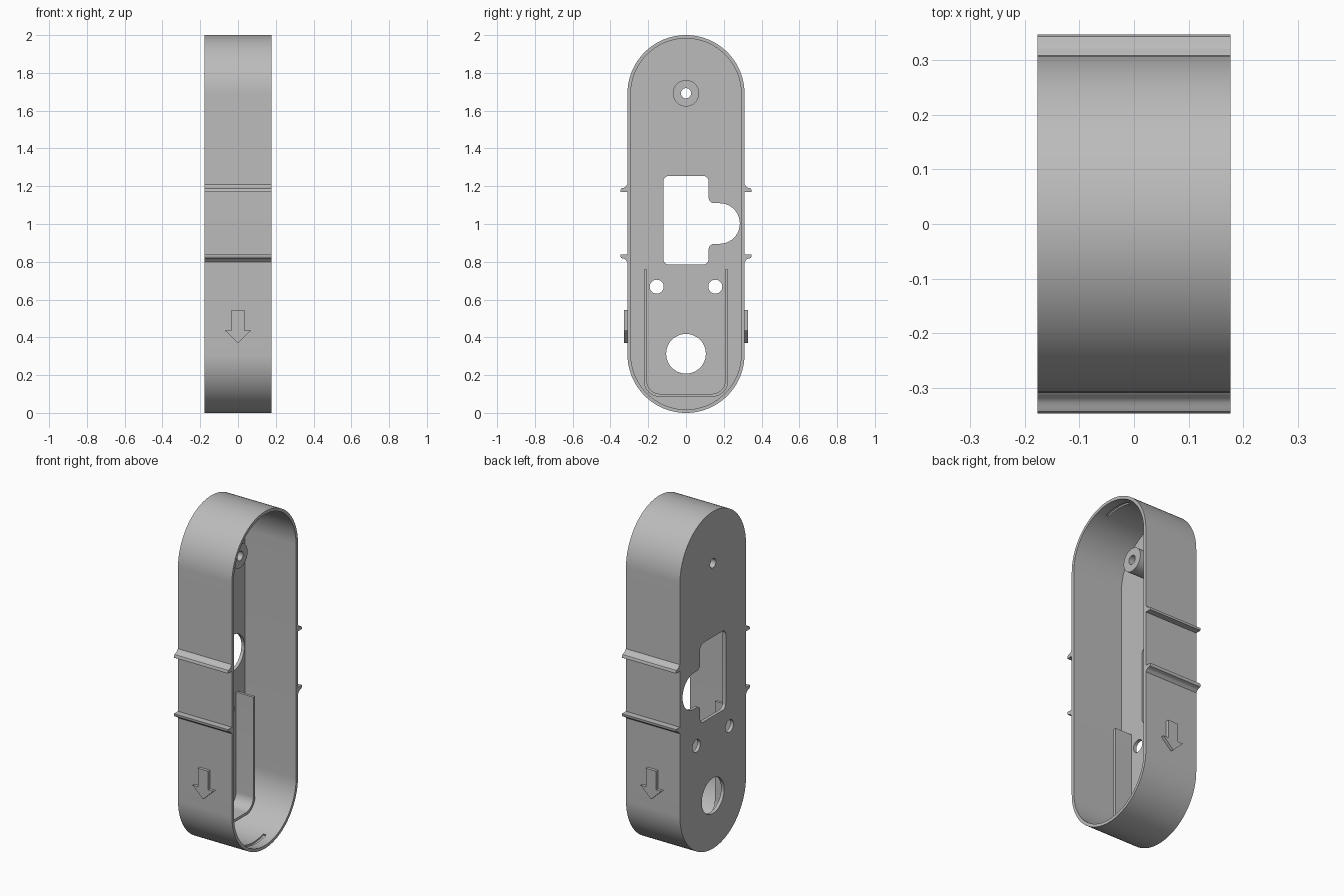
import bpy, bmesh, math
from mathutils import Vector

if "Cube" in bpy.data.objects:
    bpy.data.objects.remove(bpy.data.objects["Cube"], do_unlink=True)

grey = bpy.data.materials.new("plain grey")
grey.use_nodes = True
COLOUR = (0.5, 0.5, 0.5, 1)
grey.diffuse_color = COLOUR
grey.node_tree.nodes["Principled BSDF"].inputs["Base Color"].default_value = COLOUR

BACK, OPEN = -0.177, 0.177
RADIUS, WALL, PLATE = 0.31, 0.018, 0.02


def arc(cu, cz, r, start, end, steps):
    """Points along an arc, angles in degrees."""
    return [(cu + r * math.cos(math.radians(start + (end - start) * i / steps)),
             cz + r * math.sin(math.radians(start + (end - start) * i / steps)))
            for i in range(steps + 1)]


def circle(cu, cz, r, steps=48):
    return arc(cu, cz, r, 0, 360, steps)[:-1]


def capsule(r):
    return arc(0, 2 - RADIUS, r, 0, 180, 48) + arc(0, RADIUS, r, 180, 360, 48)


def rounded(corners, steps=10):
    """Right-angled outline from (u, z, radius) corners."""
    pts = []
    for i, (u, z, r) in enumerate(corners):
        p = Vector((u, z))
        if r == 0:
            pts.append((u, z))
            continue
        a = (Vector(corners[i - 1][:2]) - p).normalized()
        b = (Vector(corners[(i + 1) % len(corners)][:2]) - p).normalized()
        for k in range(steps + 1):
            t = math.pi / 2 * k / steps
            q = p + r * (a + b) - r * (b * math.cos(t) + a * math.sin(t))
            pts.append((q.x, q.y))
    return pts


def prism(name, outline, start, end, axis="x"):
    """Extrude a (y, z) outline along x, or an (x, z) outline along y."""
    bm = bmesh.new()
    place = (lambda u, z, d: (d, u, z)) if axis == "x" else (lambda u, z, d: (u, d, z))
    rings = [[bm.verts.new(place(u, z, d)) for u, z in outline] for d in (start, end)]
    n = len(outline)
    bm.faces.new(rings[0])
    bm.faces.new(rings[1])
    for i in range(n):
        j = (i + 1) % n
        bm.faces.new((rings[0][i], rings[0][j], rings[1][j], rings[1][i]))
    bmesh.ops.recalc_face_normals(bm, faces=bm.faces)
    mesh = bpy.data.meshes.new(name)
    bm.to_mesh(mesh)
    bm.free()
    mesh.materials.append(grey)
    obj = bpy.data.objects.new(name, mesh)
    bpy.context.collection.objects.link(obj)
    return obj


def activate(obj):
    bpy.ops.object.select_all(action="DESELECT")
    obj.select_set(True)
    bpy.context.view_layer.objects.active = obj


def cut(obj, cutters):
    for cutter in cutters:
        cutter.hide_render = True
        mod = obj.modifiers.new("cut", "BOOLEAN")
        mod.operation, mod.solver, mod.object = "DIFFERENCE", "EXACT", cutter
        activate(obj)
        bpy.ops.object.modifier_apply(modifier=mod.name)
        bpy.data.objects.remove(cutter, do_unlink=True)


# Housing: capsule tray, open on one side, with holes in its back plate
housing = prism("housing", capsule(RADIUS), BACK, OPEN)
window = rounded([(-.12, .785, .03), (.12, .785, .03), (.12, .895, .03),
                  (.285, .895, .107), (.285, 1.11, .107), (.12, 1.11, .03),
                  (.12, 1.255, .03), (-.12, 1.255, .03)])
holes = [window, circle(0, .313, .105), circle(-.155, .668, .037),
         circle(.155, .668, .037), circle(0, 1.692, .027)]
cutters = [prism("cavity_cutter", capsule(RADIUS - WALL), BACK + PLATE, OPEN + .1)]
cutters += [prism("hole_cutter", h, BACK - .1, BACK + .1) for h in holes]

# Shallow snap grooves inside the top and bottom of the wall
for cz, mid in ((2 - RADIUS, 90), (RADIUS, 270)):
    groove = (arc(0, cz, .301, mid - 18, mid + 18, 12)
              + arc(0, cz, .28, mid + 18, mid - 18, 12))
    cutters.append(prism("groove_cutter", groove, .102, .122))
cut(housing, cutters)

# Screw boss
boss = prism("screw_boss", circle(0, 1.692, .07), BACK + PLATE / 2, .014)
cut(boss, [prism("boss_cutter", circle(0, 1.692, .027), BACK - .1, .1)])

# U-shaped inner wall
inner_wall = prism("inner_wall", rounded([
    (-.223, .76, 0), (-.223, .085, .085), (.223, .085, .085), (.223, .76, 0),
    (.207, .76, 0), (.207, .101, .069), (-.207, .101, .069), (-.207, .76, 0)]),
    BACK + PLATE / 2, -.044)
parts = [housing, boss, inner_wall]

# Hooked ribs and raised arrows, on both long sides
rib = [(.3, 0), (.347, 0), (.347, .01), (.343, .017), (.336, .02),
       (.327, .022), (.319, .028), (.314, .036), (.309, .04), (.3, .04)]
arrow = [(0, .37), (.068, .435), (.034, .435), (.034, .545),
         (-.034, .545), (-.034, .435), (-.068, .435)]
for side, label in ((-1, "front"), (1, "back")):
    for base, up, level in ((1.17, 1, "upper"), (.838, -1, "lower")):
        outline = [(side * y, base + up * z) for y, z in rib]
        parts.append(prism(f"{label}_{level}_rib", outline, BACK, OPEN))
    parts.append(prism(f"{label}_arrow", arrow, side * .3, side * .328, axis="y"))

for part in parts:
    activate(part)
    bpy.ops.object.shade_smooth_by_angle(angle=math.radians(35))
